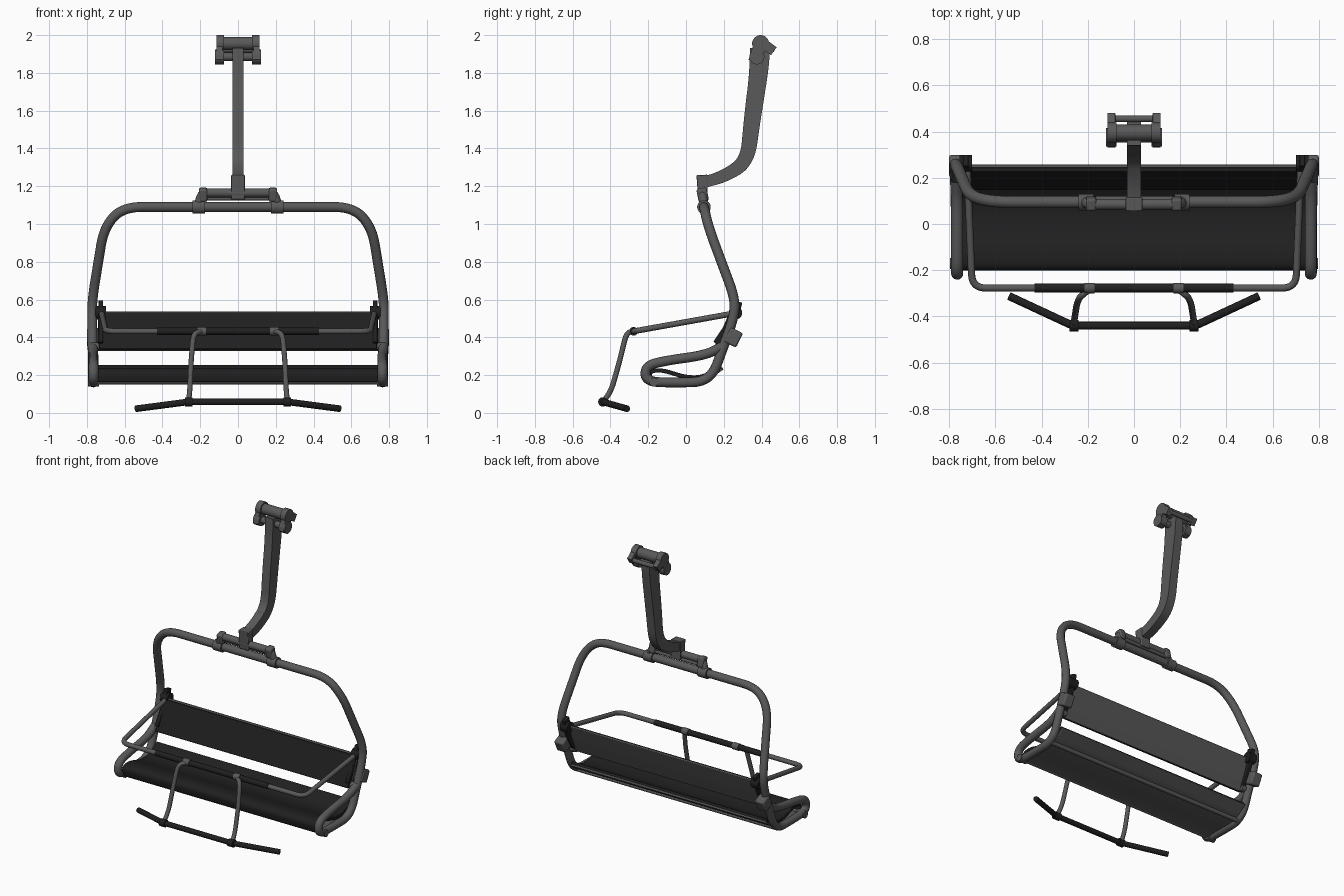
import bpy, bmesh, math
from mathutils import Vector

if "Cube" in bpy.data.objects:
    bpy.data.objects.remove(bpy.data.objects["Cube"])


def material(name, v):
    m = bpy.data.materials.new(name)
    m.diffuse_color = (v, v, v, 1)
    m.use_nodes = True
    m.node_tree.nodes["Principled BSDF"].inputs["Base Color"].default_value = m.diffuse_color
    return m


STEEL = material("grey steel", 0.10)
BLACK = material("black rubber", 0.014)


def finish(name, bm, mat, bevel=0):
    bmesh.ops.recalc_face_normals(bm, faces=bm.faces)
    me = bpy.data.meshes.new(name)
    bm.to_mesh(me)
    bm.free()
    ob = bpy.data.objects.new(name, me)
    bpy.context.collection.objects.link(ob)
    me.materials.append(mat)
    if bevel:
        b = ob.modifiers.new("bevel", 'BEVEL')
        b.width, b.segments, b.limit_method = bevel, 2, 'ANGLE'
    bpy.context.view_layer.objects.active = ob
    ob.select_set(True)
    bpy.ops.object.shade_smooth_by_angle(angle=math.radians(40))
    ob.select_set(False)
    return ob


def fillet(pts, r, n=8):
    """Round every inner corner of a path."""
    pts = [Vector(p) for p in pts]
    out = [pts[0]]
    for a, b, c in zip(pts, pts[1:], pts[2:]):
        p = b + (a - b).normalized() * min(r, (a - b).length * 0.49)
        q = b + (c - b).normalized() * min(r, (c - b).length * 0.49)
        for i in range(n + 1):
            t = i / n
            out.append(p * (1 - t) ** 2 + b * 2 * t * (1 - t) + q * t * t)
    return out + [pts[-1]]


def tube(name, pts, radius, mat, r=0.05, sides=14):
    path = fillet(pts, r)
    bm = bmesh.new()
    rings, normal = [], None
    for i, p in enumerate(path):
        d = (path[min(i + 1, len(path) - 1)] - path[max(i - 1, 0)]).normalized()
        if normal is None:
            normal = d.orthogonal()
        normal = (normal - d * normal.dot(d)).normalized()
        side = d.cross(normal)
        rings.append([bm.verts.new(p + radius * (normal * math.cos(k * math.tau / sides)
                      + side * math.sin(k * math.tau / sides))) for k in range(sides)])
    for a, b in zip(rings, rings[1:]):
        for k in range(sides):
            j = (k + 1) % sides
            bm.faces.new((a[k], a[j], b[j], b[k]))
    bm.faces.new(rings[0])
    bm.faces.new(rings[-1])
    return finish(name, bm, mat)


def slab(name, pts, w0, w1, half_x, mat, r=0.05, cx=0, bevel=0.004):
    """Strip following a (y, z) path, thickness running from w0 to w1."""
    path = fillet([(0, *p) for p in pts], r)
    bm = bmesh.new()
    rings = []
    for i, p in enumerate(path):
        d = (path[min(i + 1, len(path) - 1)] - path[max(i - 1, 0)]).normalized()
        n = Vector((0, -d.z, d.y)) * (w0 + (w1 - w0) * i / (len(path) - 1)) / 2
        rings.append([bm.verts.new(p + n * s + Vector((cx + x, 0, 0)))
                      for s, x in ((1, -half_x), (1, half_x), (-1, half_x), (-1, -half_x))])
    for a, b in zip(rings, rings[1:]):
        for k in range(4):
            j = (k + 1) % 4
            bm.faces.new((a[k], a[j], b[j], b[k]))
    bm.faces.new(rings[0])
    bm.faces.new(rings[-1])
    return finish(name, bm, mat, bevel)


def box(name, loc, size, mat, tilt=0, bevel=0.01):
    bm = bmesh.new()
    bmesh.ops.create_cube(bm, size=1)
    bmesh.ops.scale(bm, vec=size, verts=bm.verts)
    ob = finish(name, bm, mat, bevel)
    ob.location = loc
    ob.rotation_euler.x = tilt
    return ob


def rod(name, x0, x1, y, z, radius, mat):
    return tube(name, [(x0, y, z), (x1, y, z)], radius, mat, sides=20)


# Main bail: top bar, sloping sides and seat loops in one tube
half = [(0.61, 0.095, 1.09), (0.71, 0.12, 0.98), (0.772, 0.262, 0.60), (0.772, 0.25, 0.49),
        (0.768, 0.13, 0.165), (0.765, -0.06, 0.16), (0.765, -0.215, 0.165),
        (0.765, -0.215, 0.25), (0.765, -0.10, 0.278), (0.765, 0.10, 0.305), (0.77, 0.19, 0.35)]
path = [(-x, y, z) for x, y, z in reversed(half)] + half
tube("main_frame", path, 0.026, STEEL, r=0.10)

# Hanger arm, with a foot onto the crossbar
slab("hanger_arm", [(0.07, 1.215), (0.20, 1.25), (0.325, 1.33), (0.35, 1.55), (0.385, 1.80), (0.392, 1.93)],
     0.06, 0.105, 0.03, STEEL, r=0.10, bevel=0.008)
slab("hanger_foot", [(0.085, 1.26), (0.09, 1.13)], 0.06, 0.05, 0.036, STEEL)

# Crossbar and clamps on the bail
tube("hanger_crossbar", [(-0.21, 0.095, 1.10), (-0.19, 0.085, 1.165), (0.19, 0.085, 1.165), (0.21, 0.095, 1.10)],
     0.024, STEEL, r=0.03)
rod("lower_crossbar", -0.2, 0.2, 0.095, 1.135, 0.012, STEEL)
for s in (1, -1):
    rod("bail_clamp", s * 0.175, s * 0.24, 0.095, 1.09, 0.036, STEEL)
    box("clamp_block", (s * 0.185, 0.088, 1.155), (0.045, 0.055, 0.07), STEEL, 0.2)

# Cable grip: two bent link plates joined by rods
for s in (1, -1):
    slab("grip_link", [(0.365, 1.86), (0.395, 1.965), (0.465, 1.915)], 0.07, 0.05, 0.017, STEEL,
         r=0.05, cx=s * 0.098, bevel=0.012)
    rod("grip_lower_cap", s * 0.075, s * 0.122, 0.375, 1.885, 0.04, STEEL)
    rod("grip_upper_cap", s * 0.075, s * 0.115, 0.395, 1.955, 0.045, STEEL)
rod("grip_drum", -0.1, 0.1, 0.395, 1.955, 0.035, STEEL)
rod("grip_lower_rod", -0.1, 0.1, 0.375, 1.885, 0.022, STEEL)
rod("grip_rear_rod", -0.1, 0.1, 0.455, 1.922, 0.014, STEEL)

# Seat: grey shell below, black pad on top
seat = [(-0.185, 0.165), (-0.195, 0.22), (-0.13, 0.228), (0.0, 0.188), (0.09, 0.188), (0.185, 0.245)]
slab("seat_pad", seat, 0.022, 0.022, 0.745, BLACK)
slab("seat_shell", [(-0.18, 0.16), (-0.10, 0.168), (0.0, 0.165), (0.10, 0.170), (0.195, 0.236)],
     0.014, 0.014, 0.745, STEEL)
rod("seat_front_rail", -0.77, 0.77, -0.175, 0.165, 0.014, STEEL)
rod("seat_rear_rail", -0.77, 0.77, 0.10, 0.165, 0.014, STEEL)

# Backrest: black pad in front of grey shell
slab("backrest_pad", [(0.152, 0.335), (0.195, 0.43), (0.237, 0.53)], 0.016, 0.016, 0.735, BLACK)
slab("backrest_shell", [(0.167, 0.330), (0.209, 0.425), (0.252, 0.536)], 0.014, 0.014, 0.74, STEEL)

for s in (1, -1):
    # Pivot plates and brackets at the sides
    slab("pivot_plate", [(0.17, 0.36), (0.235, 0.46), (0.275, 0.59)], 0.06, 0.05, 0.012, BLACK, cx=s * 0.727)
    rod("pivot_hub", s * 0.70, s * 0.755, 0.262, 0.53, 0.036, BLACK)
    box("backrest_bracket", (s * 0.765, 0.25, 0.40), (0.07, 0.075, 0.085), STEEL, -0.45)
    rod("lower_bracket", s * 0.715, s * 0.77, 0.185, 0.35, 0.022, STEEL)
    rod("seat_corner_cap", s * 0.735, s * 0.795, -0.17, 0.163, 0.024, STEEL)
    # Footrest hanger
    tube("footrest_hanger", [(s * 0.18, -0.275, 0.432), (s * 0.235, -0.315, 0.425), (s * 0.248, -0.35, 0.28),
                             (s * 0.255, -0.395, 0.12), (s * 0.262, -0.44, 0.055)], 0.014, STEEL, r=0.05)
    rod("hanger_sleeve", s * 0.17, s * 0.215, -0.277, 0.432, 0.023, STEEL)
    rod("footrest_joint", s * 0.24, s * 0.28, -0.44, 0.058, 0.025, BLACK)

# Safety bar with rubber grip
arm = [(0.722, 0.26, 0.528), (0.70, -0.277, 0.432)]
tube("safety_bar", [(-x, y, z) for x, y, z in arm] + [(x, y, z) for x, y, z in reversed(arm)],
     0.0155, STEEL, r=0.06)
rod("safety_bar_grip", -0.43, 0.43, -0.277, 0.432, 0.019, BLACK)

# Footrest bar
tube("footrest", [(-0.54, -0.312, 0.022), (-0.265, -0.44, 0.058), (0.265, -0.44, 0.058), (0.54, -0.312, 0.022)],
     0.0175, BLACK, r=0.02)
